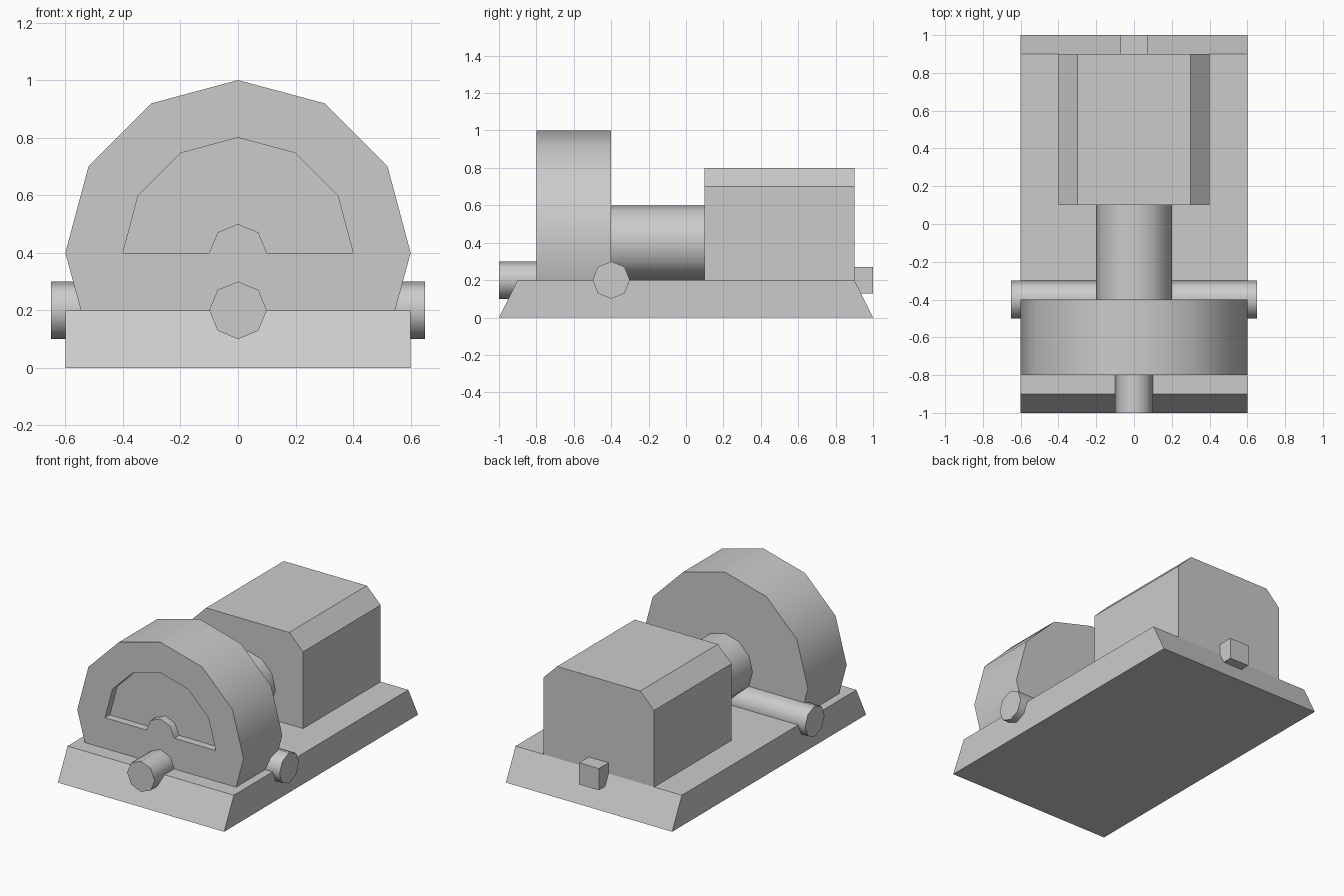
import bpy, bmesh
from math import sin, cos, radians

if "Cube" in bpy.data.objects:
    bpy.data.objects.remove(bpy.data.objects["Cube"])


def arc(radius, sides, cu=0.0, cv=0.0, start=0, end=360, phase=0):
    """Points of a regular polygon (or part of it) in a 2D plane."""
    step = 360 / sides
    count = sides if end - start == 360 else round((end - start) / step) + 1
    angles = [radians(start + phase + i * step) for i in range(count)]
    return [(cu + radius * cos(a), cv + radius * sin(a)) for a in angles]


def prism(name, profile, axis, lo, hi):
    """Extrude a profile: (y, z) along x, or (x, z) along y."""
    bm = bmesh.new()
    place = (lambda u, v, w: (w, u, v)) if axis == 'x' else (lambda u, v, w: (u, w, v))
    rings = [[bm.verts.new(place(u, v, w)) for u, v in profile] for w in (lo, hi)]
    for ring in rings:
        bm.faces.new(ring)
    n = len(profile)
    for i in range(n):
        j = (i + 1) % n
        bm.faces.new((rings[0][i], rings[0][j], rings[1][j], rings[1][i]))
    bmesh.ops.recalc_face_normals(bm, faces=bm.faces)
    mesh = bpy.data.meshes.new(name)
    bm.to_mesh(mesh)
    bm.free()
    obj = bpy.data.objects.new(name, mesh)
    bpy.context.collection.objects.link(obj)
    return obj


def activate(obj):
    bpy.ops.object.select_all(action='DESELECT')
    obj.select_set(True)
    bpy.context.view_layer.objects.active = obj


def smooth(obj):
    activate(obj)
    bpy.ops.object.shade_smooth_by_angle(angle=radians(50))


# Base plate with sloped front and back
prism("base_plate", [(-1, 0), (1, 0), (0.9, 0.2), (-0.9, 0.2)], 'x', -0.6, 0.6)

# Large drum, twelve-sided, cut off flat where it meets the base
drum = prism("drum", arc(0.6, 12, 0, 0.4, 0, 180) + [(-0.546, 0.2), (0.546, 0.2)],
             'y', -0.8, -0.4)

# Half-round recess in the drum front, leaving a hub bump at the bottom
recess = arc(0.4, 12, 0, 0.4, 0, 180) + arc(0.1, 8, 0, 0.4, 0, 180)[::-1]
cutter = prism("recess_cutter", recess, 'y', -0.9, -0.75)
cutter.hide_render = True
cut = drum.modifiers.new("recess", 'BOOLEAN')
cut.operation = 'DIFFERENCE'
cut.solver = 'EXACT'
cut.object = cutter
activate(drum)
bpy.ops.object.modifier_apply(modifier=cut.name)
bpy.data.objects.remove(cutter)
smooth(drum)

# Neck joining drum and housing
smooth(prism("neck", arc(0.2, 12, 0, 0.4), 'y', -0.4, 0.1))

# Rear housing with chamfered upper edges
prism("housing", [(-0.4, 0.2), (0.4, 0.2), (0.4, 0.7), (0.3, 0.8), (-0.3, 0.8), (-0.4, 0.7)],
      'y', 0.1, 0.9)

# Front pipe and cross pipe
smooth(prism("front_pipe", arc(0.1, 8, 0, 0.2), 'y', -1, -0.8))
smooth(prism("cross_pipe", arc(0.1, 8, -0.4, 0.2), 'x', -0.65, 0.65))

# Square lug at the back
prism("rear_lug", arc(0.1, 4, 0, 0.2, phase=45), 'y', 0.85, 1)
